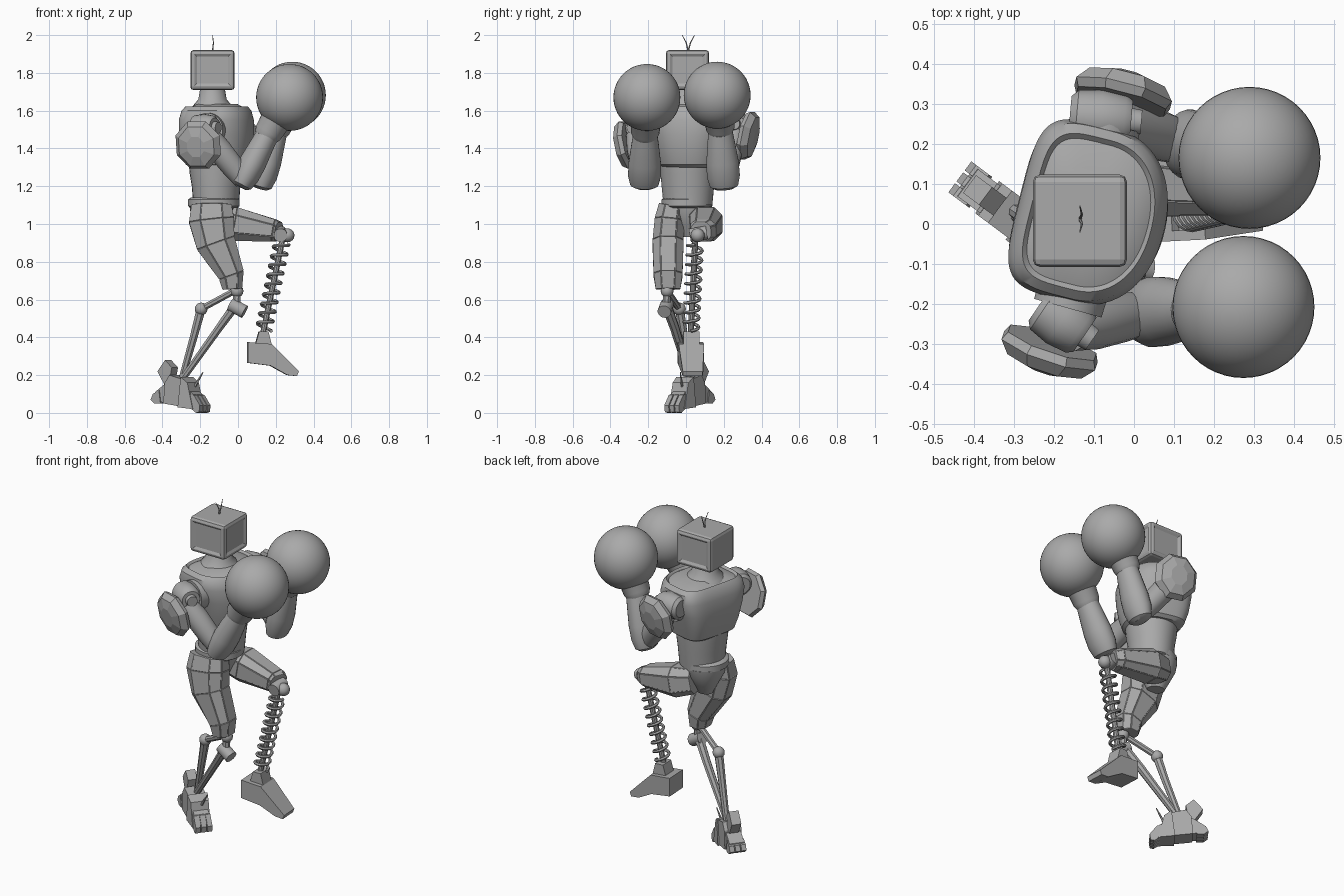
import bpy, bmesh, math
from mathutils import Vector, Matrix

if "Cube" in bpy.data.objects:
    bpy.data.objects.remove(bpy.data.objects["Cube"])

grey = bpy.data.materials.new("grey_metal")
grey.use_nodes = True
GREY = (0.4, 0.4, 0.4, 1)
grey.diffuse_color = GREY
grey.node_tree.nodes["Principled BSDF"].inputs["Base Color"].default_value = GREY


def finish(name, bm, smooth=True):
    """Turn a bmesh into a named, coloured object."""
    bmesh.ops.recalc_face_normals(bm, faces=bm.faces)
    mesh = bpy.data.meshes.new(name)
    bm.to_mesh(mesh)
    bm.free()
    mesh.materials.append(grey)
    obj = bpy.data.objects.new(name, mesh)
    bpy.context.collection.objects.link(obj)
    if smooth:
        bpy.ops.object.select_all(action='DESELECT')
        obj.select_set(True)
        bpy.context.view_layer.objects.active = obj
        bpy.ops.object.shade_smooth_by_angle(angle=math.radians(35))
    return obj


def loft(name, path, radii, ref=(1, 0, 0), sides=24, power=(2, 2), smooth=True, panels=0):
    """Skin superellipse rings along a path; radii are (along ref, across), power is (front, back)."""
    bm = bmesh.new()
    path = [Vector(p) for p in path]
    rings = []
    for i, p in enumerate(path):
        t = (path[min(i + 1, len(path) - 1)] - path[max(i - 1, 0)]).normalized()
        u = Vector(ref)
        u = (u - t * u.dot(t)).normalized()
        v = t.cross(u)
        r = radii[i] if isinstance(radii, list) else radii
        a, b = r if isinstance(r, tuple) else (r, r)
        ring = []
        for k in range(sides):
            ang = math.tau * (k + 0.5) / sides
            c, s = math.cos(ang), math.sin(ang)
            e = 2 / power[0 if c > 0 else 1]
            c = math.copysign(abs(c) ** e, c)
            s = math.copysign(abs(s) ** e, s)
            ring.append(bm.verts.new(p + u * a * c + v * b * s))
        rings.append(ring)
    walls = []
    for low, high in zip(rings, rings[1:]):
        for k in range(sides):
            j = (k + 1) % sides
            walls.append(bm.faces.new((low[k], low[j], high[j], high[k])))
    bm.faces.new(rings[0])
    bm.faces.new(rings[-1])
    if panels:
        bmesh.ops.recalc_face_normals(bm, faces=bm.faces)
        bmesh.ops.inset_individual(bm, faces=walls, thickness=panels, depth=panels)
    return finish(name, bm, smooth)


def ball(name, centre, r, segs=24):
    bm = bmesh.new()
    bmesh.ops.create_uvsphere(bm, u_segments=segs, v_segments=segs // 2, radius=r,
                              matrix=Matrix.Translation(centre))
    return finish(name, bm)


def prism(name, profile, width, origin, yaw, taper=1.0):
    """Extrude an (along, height) outline sideways about a turned origin."""
    bm = bmesh.new()
    mid = sum(p[0] for p in profile) / len(profile)
    sidesets = []
    for s in (-1, 1):
        sidesets.append([bm.verts.new((x, s * width / 2 * (taper if x > mid else 1), z))
                         for x, z in profile])
    n = len(profile)
    for k in range(n):
        j = (k + 1) % n
        bm.faces.new((sidesets[0][k], sidesets[0][j], sidesets[1][j], sidesets[1][k]))
    for side in sidesets:
        bm.faces.new(side)
    bmesh.ops.transform(bm, matrix=Matrix.Translation(origin) @ Matrix.Rotation(yaw, 4, 'Z'),
                        verts=bm.verts)
    return finish(name, bm, False)


# Head: bevelled box with shallow screens on three sides
bm = bmesh.new()
bmesh.ops.create_cube(bm, size=1, matrix=Matrix.Translation((-0.135, 0.008, 1.815))
                      @ Matrix.Diagonal((0.235, 0.23, 0.212, 1)))
bmesh.ops.bevel(bm, geom=bm.edges[:], offset=0.018, segments=2, affect='EDGES', profile=0.5)
screens = [f for f in bm.faces if f.calc_area() > 0.02 and (abs(f.normal.y) > 0.9 or f.normal.x > 0.9)]
bmesh.ops.inset_individual(bm, faces=screens, thickness=0.006, depth=0.0)
bmesh.ops.inset_individual(bm, faces=screens, thickness=0.018, depth=-0.008)
finish("head", bm, False)
for side, tip in (("left", 0.045), ("right", -0.02)):
    loft(side + "_antenna", [(-0.135, 0.012, 1.915), (-0.13, 0.012 + (tip - 0.012) * 0.35, 1.96),
                             (-0.135, tip, 2.0)], [0.004, 0.003, 0.0015], sides=6)

# Torso: neck, chest shell, abdomen, belt and pelvis
TWIST = (math.cos(0.25), -math.sin(0.25), 0)


def column(name, levels, power=(2, 2), sides=32, smooth=True, cx=-0.125, cy=0.02):
    return loft(name, [(cx, cy, z) for z, a, b in levels], [(a, b) for z, a, b in levels],
                TWIST, sides, power, smooth)


column("neck", [(1.58, 0.13, 0.14), (1.63, 0.1, 0.105), (1.66, 0.075, 0.075), (1.73, 0.063, 0.063)],
       cx=-0.135, cy=0.01)
column("chest", [(1.3, 0.135, 0.145), (1.315, 0.155, 0.165), (1.38, 0.175, 0.183), (1.47, 0.186, 0.205),
                 (1.55, 0.184, 0.224), (1.6, 0.17, 0.215), (1.622, 0.152, 0.192), (1.61, 0.142, 0.18),
                 (1.635, 0.1, 0.11)], (2.2, 4.5), 64, cx=-0.105, cy=0.022)
column("abdomen", [(1.1, 0.12, 0.13), (1.2, 0.128, 0.14), (1.27, 0.14, 0.146), (1.33, 0.145, 0.15)],
       cx=-0.116, cy=0.01)
column("belt", [(1.085, 0.122, 0.12), (1.095, 0.137, 0.134), (1.13, 0.137, 0.134), (1.14, 0.122, 0.12)],
       cx=-0.128, cy=0.005)
column("pelvis", [(0.93, 0.05, 0.04), (0.99, 0.08, 0.075), (1.05, 0.11, 0.11), (1.1, 0.118, 0.12)],
       cx=-0.14, cy=0.02)


# Arms: rim, shoulder drum with hub, shield, upper arm, forearm, cuff and round glove
def arm(side, rim, drum, hub, shield, facing, top, elbow, wrist, glove):
    drum, hub, elbow, wrist, glove = map(Vector, (drum, hub, elbow, wrist, glove))
    loft(side + "_armhole_rim", rim, [0.09, 0.088], (0, 0, 1))
    at = [drum.lerp(hub, t) for t in (0, 0.1, 0.45, 0.8, 0.9, 0.9, 1.05)]
    loft(side + "_shoulder", at, [0.05, 0.066, 0.072, 0.064, 0.052, 0.033, 0.03], (0, 0, 1))
    n = Vector(facing).normalized()
    loft(side + "_shoulder_shield", [Vector(shield) + n * d for d in (-0.01, 0.012, 0.045, 0.06)],
         [(0.125, 0.122), (0.138, 0.133), (0.115, 0.105), (0.06, 0.05)], (0, 0, 1), 8, smooth=False)
    top = Vector(top)
    loft(side + "_upper_arm", [top.lerp(elbow, t) for t in (0, 0.3, 0.7, 1)],
         [0.058, 0.066, 0.062, 0.052], (0, 1, 0), 16)
    loft(side + "_forearm", [elbow.lerp(wrist, t) for t in (-0.13, -0.08, 0.1, 0.35, 0.7, 1)],
         [(0.05, 0.035), (0.075, 0.056), (0.088, 0.07), (0.086, 0.072), (0.073, 0.064), (0.06, 0.058)],
         (0, 1, 0))
    loft(side + "_glove_cuff", [wrist.lerp(glove, t) for t in (-0.25, -0.1, 0.2, 0.5)],
         [0.062, 0.075, 0.08, 0.11], (0, 1, 0))
    ball(side + "_glove", glove, 0.177, 48)


arm("right", [(-0.14, -0.12, 1.5), (-0.165, -0.21, 1.5)],
    (-0.235, -0.2, 1.51), (-0.11, -0.285, 1.51), (-0.207, -0.305, 1.42), (-0.3, -0.9, -0.2),
    (-0.16, -0.26, 1.47), (0.03, -0.22, 1.23), (0.17, -0.215, 1.5), (0.273, -0.207, 1.67))
arm("left", [(-0.09, 0.17, 1.51), (-0.07, 0.25, 1.51)],
    (-0.16, 0.27, 1.53), (0.01, 0.255, 1.53), (-0.03, 0.315, 1.47), (0.24, 0.93, -0.2),
    (-0.07, 0.26, 1.5), (0.13, 0.2, 1.225), (0.21, 0.18, 1.52), (0.288, 0.165, 1.682))

# Right leg: panelled thigh, knee joint and two shin rods
loft("right_thigh", [(-0.14, -0.075, 1.1), (-0.14, -0.088, 1.02), (-0.118, -0.095, 0.9),
                     (-0.035, -0.095, 0.73), (-0.03, -0.095, 0.655)],
     [(0.11, 0.07), (0.124, 0.08), (0.108, 0.084), (0.07, 0.078), (0.052, 0.066)],
     sides=8, power=(2.6, 2.6), smooth=False, panels=0.003)
ball("right_knee_ball", (-0.005, -0.1, 0.645), 0.034, 16)
loft("right_knee_link", [(-0.005, -0.1, 0.65), (-0.01, -0.105, 0.55)], 0.022, sides=8)
loft("right_knee_hinge", [(0.035, -0.115, 0.535), (-0.04, -0.1, 0.575)], 0.036, (0, 1, 0), 16)
loft("right_shin", [(-0.02, -0.1, 0.56), (-0.1, -0.06, 0.45), (-0.3, 0.025, 0.17)],
     [(0.028, 0.026), (0.026, 0.022), (0.02, 0.018)], (0, 1, 0), 8, smooth=False)
loft("right_calf_link", [(-0.02, -0.1, 0.645), (-0.195, -0.035, 0.55)], 0.018, (0, 1, 0), 8)
ball("right_calf_joint", (-0.195, -0.035, 0.55), 0.034, 16)
loft("right_calf_rod", [(-0.195, -0.035, 0.55), (-0.235, -0.01, 0.4), (-0.3, 0.035, 0.17)],
     [0.026, 0.022, 0.018], (0, 1, 0), 8, smooth=False)

# Right foot: overlapping plates, claws and heel block
ANKLE, TURN = (-0.31, 0.025, 0), -0.64
prism("right_foot_sole", [(-0.14, 0.065), (-0.13, 0.11), (-0.07, 0.15), (0.06, 0.14), (0.12, 0.1),
                          (0.155, 0.05), (0.155, 0.025), (0.06, 0.035)], 0.085, ANKLE, TURN)
prism("right_foot_ankle", [(-0.07, 0.05), (-0.06, 0.16), (-0.03, 0.2), (0.05, 0.18), (0.07, 0.03)],
      0.1, ANKLE, TURN)
prism("right_foot_instep", [(0.03, 0.03), (0.05, 0.19), (0.09, 0.16), (0.125, 0.02)], 0.115, ANKLE, TURN, 0.9)
prism("right_heel_block", [(-0.125, 0.22), (-0.075, 0.28), (-0.03, 0.24), (-0.05, 0.15), (-0.08, 0.15)],
      0.055, ANKLE, TURN)
for i, off in enumerate((-0.034, 0.0, 0.034)):
    base = Vector(ANKLE) + Matrix.Rotation(TURN, 3, 'Z') @ Vector((0, off, 0))
    prism("right_toe_%d" % i, [(0.1, 0.1), (0.13, 0.095), (0.17, 0.04), (0.165, 0.005), (0.145, 0.0),
                               (0.1, 0.03)], 0.028, base, TURN)
    prism("right_heel_claw_%d" % i, [(-0.155, 0.07), (-0.14, 0.1), (-0.1, 0.12), (-0.09, 0.05), (-0.13, 0.05)],
          0.028, base, TURN)
loft("right_foot_spike", [(-0.23, -0.02, 0.14), (-0.185, -0.03, 0.215)], [0.008, 0.003], (0, 1, 0), 6)

# Left leg: raised thigh, knee joint, spring shin
loft("left_thigh", [(-0.12, 0.085, 1.02), (-0.02, 0.105, 1.0), (0.19, 0.09, 0.965), (0.215, 0.08, 0.96)],
     [(0.075, 0.07), (0.092, 0.09), (0.06, 0.07), (0.05, 0.055)],
     (0, 0, 1), 8, (2.8, 2.8), False, 0.003)
loft("left_knee_hinge", [(0.225, 0.02, 0.94), (0.225, 0.11, 0.955)], 0.036, (0, 0, 1), 16)
ball("left_knee_ball", (0.262, 0.062, 0.94), 0.037, 16)
loft("left_knee_strut", [(0.18, 0.07, 0.955), (0.26, 0.062, 0.94)], 0.025, (0, 0, 1), 8)
top, low = Vector((0.24, 0.05, 0.94)), Vector((0.13, 0.025, 0.41))
axis = (low - top).normalized()
loft("left_shin_rod", [top, low], 0.016, sides=10)
across = axis.cross(Vector((0, 1, 0))).normalized()
other = axis.cross(across)
TURNS, STEPS = 9, 16
coil = []
for i in range(TURNS * STEPS + 1):
    ang = math.tau * i / STEPS
    centre = top.lerp(low, 0.08 + 0.86 * i / (TURNS * STEPS))
    coil.append(centre + (across * math.cos(ang) + other * math.sin(ang)) * 0.04)
loft("left_shin_spring", coil, 0.009, axis, 6)

# Left foot: ankle socket and wedge
SOLE, YAW = (0.0, 0.02, 0), 0.05
prism("left_ankle", [(0.09, 0.36), (0.11, 0.43), (0.16, 0.43), (0.18, 0.35)], 0.085, SOLE, YAW)
prism("left_foot", [(0.05, 0.265), (0.05, 0.375), (0.1, 0.37), (0.175, 0.365), (0.32, 0.22),
                    (0.31, 0.195), (0.26, 0.2), (0.17, 0.25)], 0.135, SOLE, YAW, 0.78)
